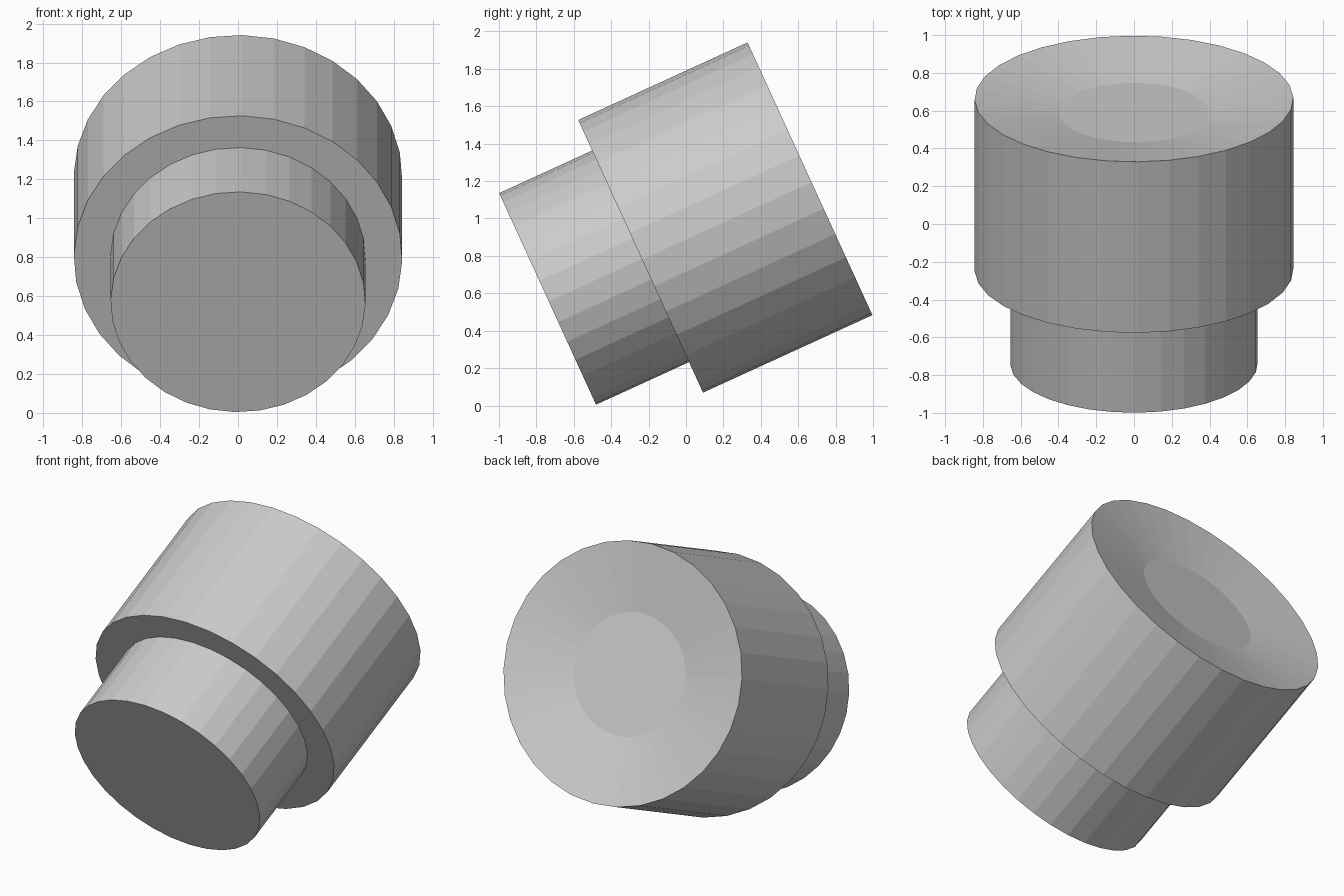
import bpy, bmesh, math
from mathutils import Matrix

if "Cube" in bpy.data.objects:
    bpy.data.objects.remove(bpy.data.objects["Cube"])

SIDES = 32
PHASE = math.radians(1.4)
FLATTEN = 0.95  # slightly oval section

# (radius, distance along axis): stem, shoulder, wide body, shallow dish
PROFILE = [(0.655, 0.0), (0.655, 0.547), (0.844, 0.547),
           (0.844, 1.543), (0.397, 1.463)]


def revolve(name, profile):
    bm = bmesh.new()
    rings = []
    for r, h in profile:
        angles = [PHASE + 2 * math.pi * i / SIDES for i in range(SIDES)]
        rings.append([bm.verts.new((r * math.cos(a), r * FLATTEN * math.sin(a), h))
                      for a in angles])
    for lo, hi in zip(rings, rings[1:]):
        for i in range(SIDES):
            j = (i + 1) % SIDES
            bm.faces.new((lo[i], lo[j], hi[j], hi[i]))
    # end face and dish floor
    bm.faces.new(rings[0][::-1])
    bm.faces.new(rings[-1])
    bmesh.ops.recalc_face_normals(bm, faces=bm.faces)
    mesh = bpy.data.meshes.new(name)
    bm.to_mesh(mesh)
    bm.free()
    obj = bpy.data.objects.new(name, mesh)
    bpy.context.collection.objects.link(obj)
    return obj


# tilted stepped knob
knob = revolve("stepped_knob", PROFILE)
knob.data.transform(Matrix.Translation((0, -0.74, 0.57)) @
                    Matrix.Rotation(math.radians(-65.4), 4, 'X'))
